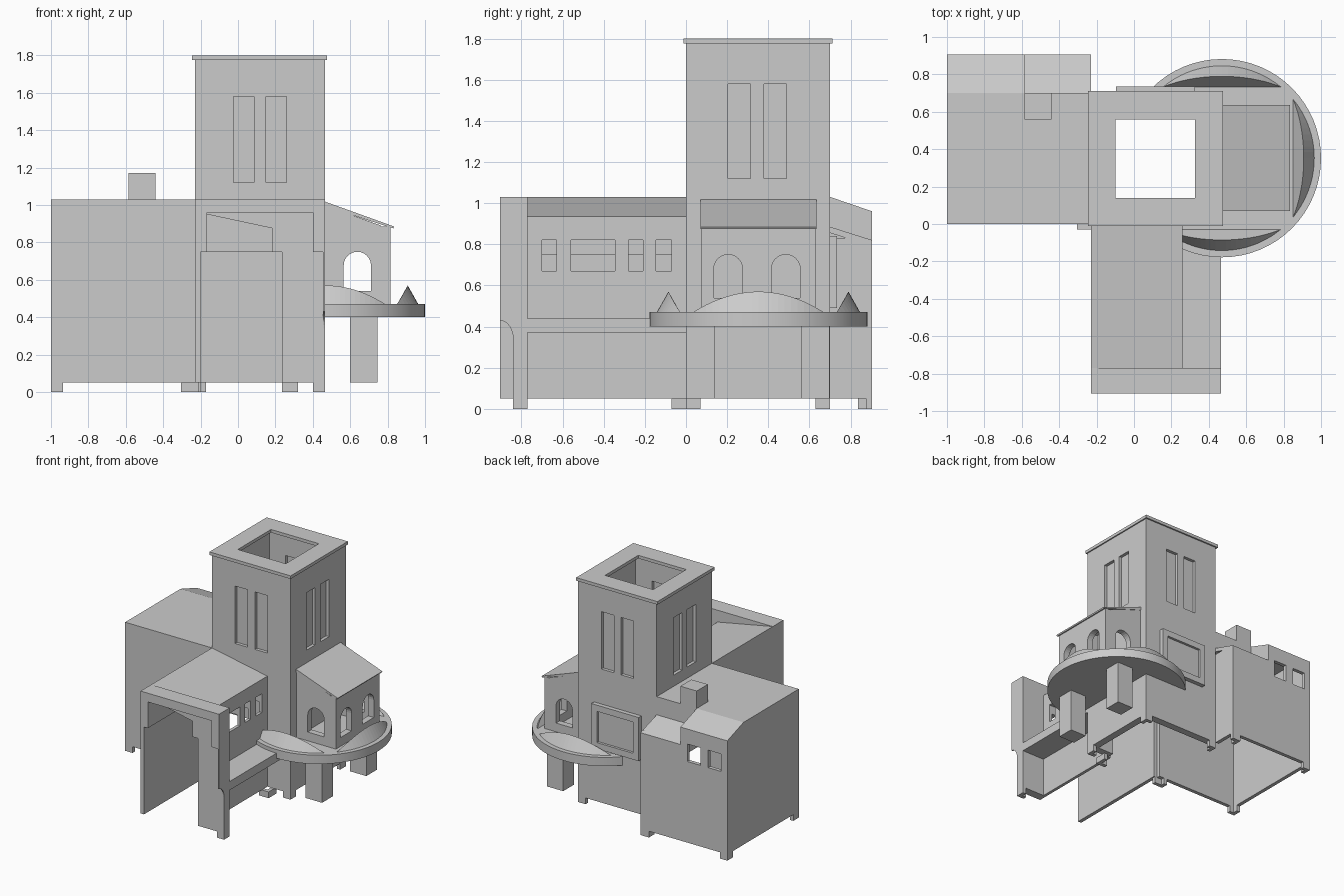
import bpy, bmesh, math
from mathutils import Vector

if "Cube" in bpy.data.objects:
    bpy.data.objects.remove(bpy.data.objects["Cube"], do_unlink=True)

GREY = (0.6, 0.6, 0.6, 1)
stone = bpy.data.materials.new("plain_grey")
stone.use_nodes = True
stone.diffuse_color = GREY
stone.node_tree.nodes["Principled BSDF"].inputs["Base Color"].default_value = GREY


def finish(name, bm):
    bmesh.ops.recalc_face_normals(bm, faces=bm.faces)
    mesh = bpy.data.meshes.new(name)
    bm.to_mesh(mesh)
    bm.free()
    mesh.materials.append(stone)
    ob = bpy.data.objects.new(name, mesh)
    bpy.context.collection.objects.link(ob)
    return ob


def prism(name, axis, lo, hi, pts):
    """Extrude a flat outline along an axis; outline uses the other two axes in order."""
    bm = bmesh.new()

    def place(p, d):
        v = list(p)
        v.insert("xyz".index(axis), d)
        return v
    face = bm.faces.new([bm.verts.new(place(p, lo)) for p in pts])
    new = bmesh.ops.extrude_face_region(bm, geom=[face])["geom"]
    shift = Vector(place((0, 0), hi - lo))
    bmesh.ops.translate(bm, vec=shift, verts=[g for g in new if isinstance(g, bmesh.types.BMVert)])
    return finish(name, bm)


def box(name, x0, x1, y0, y1, z0, z1):
    return prism(name, "z", z0, z1, [(x0, y0), (x1, y0), (x1, y1), (x0, y1)])


def cut(target, *cutters):
    for c in cutters:
        c.hide_render = True
        m = target.modifiers.new("opening", "BOOLEAN")
        m.operation, m.solver, m.object = "DIFFERENCE", "EXACT", c
        bpy.context.view_layer.objects.active = target
        bpy.ops.object.modifier_apply(modifier=m.name)
        bpy.data.objects.remove(c, do_unlink=True)
    return target


def arch(axis, lo, hi, c, half, base, top):
    steps = [math.pi * i / 12 for i in range(13)]
    pts = [(c + half * math.cos(a), top - half + half * math.sin(a)) for a in steps]
    return prism("arch_cutter", axis, lo, hi, pts + [(c - half, base), (c + half, base)])


# Tower: four walls, open to the rooms below at the front and left
X0, X1, Y0, Y1, G = -0.23, 0.465, 0.0, 0.70, 0.05
T, TOP, LOW = 0.06, 1.775, 0.75
front = box("tower_front_wall", X0, X1, Y0, Y0 + T, LOW, TOP)
back = box("tower_back_wall", X0, X1, Y1 - T, Y1, G, TOP)
left = box("tower_right_wall", X0, X0 + T, Y0 + T, Y1 - T, LOW, TOP)
right = box("tower_left_wall", X1 - T, X1, Y0 + T, Y1 - T, G, TOP)
box("tower_front_lower_wall", 0.26, X1, Y0, Y0 + T, G, LOW)

# Tall tower windows, paired on every side, with recessed panes
for c in (0.03, 0.205):
    for wall, y in ((front, Y0), (back, Y1 - T)):
        cut(wall, box("cutter", c - 0.055, c + 0.055, y - 0.1, y + 0.16, 1.12, 1.58))
        box("window_pane", c - 0.055, c + 0.055, y + 0.025, y + 0.035, 1.12, 1.58)
    d = c + 0.228
    for wall, x in ((left, X0), (right, X1 - T)):
        cut(wall, box("cutter", x - 0.1, x + 0.16, d - 0.055, d + 0.055, 1.12, 1.58))
        box("window_pane", x + 0.025, x + 0.035, d - 0.055, d + 0.055, 1.12, 1.58)

# Tower cap with a square opening
cut(box("tower_cap", -0.245, 0.475, -0.012, 0.712, TOP, 1.8),
    box("cutter", -0.10, 0.325, 0.14, 0.56, 1.5, 2))

# Framed panel on the tower back
cut(box("back_panel", -0.095, 0.325, 0.69, 0.735, 0.49, 0.84),
    box("cutter", -0.045, 0.275, 0.715, 0.8, 0.54, 0.79))

# Side building: thin walls and stepped roof
W = 0.03
box("building_front_wall", -1, X0, 0, W, G, 1.0)
prism("building_side_wall", "x", -1, -1 + W,
      [(W, G), (0.905, G), (0.905, 0.95), (0.70, 1.01), (W, 1.01)])
rear = box("building_back_wall", -1 + W, X0, 0.905 - W, 0.905, G, 0.81)
upper = box("building_back_upper_wall", -1 + W, -0.585, 0.905 - W, 0.905, 0.81, 0.94)
for a in (-0.945, -0.76):
    for wall in (rear, upper):
        cut(wall, box("cutter", a, a + 0.115, 0.8, 1, 0.70, 0.84))
box("building_inner_side_wall", X0 - W, X0, 0.70, 0.905 - W, G, 0.83)
prism("building_roof", "x", -1, -0.585,
      [(0, 1.03), (0.70, 1.03), (0.905, 0.96), (0.905, 0.93), (0.70, 1.0), (0, 1.0)])
box("building_flat_roof", -0.585, X0, 0, 0.70, 1.0, 1.03)
prism("building_low_roof", "x", -0.585, X0,
      [(0.67, 0.885), (0.70, 0.885), (0.905, 0.82), (0.905, 0.79), (0.70, 0.855), (0.67, 0.855)])
box("building_step_wall", -0.585, X0, 0.67, 0.70, 0.885, 1.0)
prism("building_step_side", "x", -0.585 - W, -0.585,
      [(0.70, 0.80), (0.905, 0.80), (0.905, 0.94), (0.70, 1.01)])
box("chimney", -0.585, -0.44, 0.56, 0.70, 0.95, 1.17)

# Front wing: stepped side walls, sloping roof, deep open front frame
prism("wing_right_wall", "y", -0.77, 0,
      [(X0, G), (-0.20, G), (-0.20, LOW), (-0.165, LOW), (-0.165, 0.99), (X0, 1.0)])
wing = prism("wing_left_wall", "y", -0.77, 0,
             [(0.235, G), (0.26, G), (0.26, 0.92), (0.185, 0.92), (0.185, LOW), (0.235, LOW)])
for a, b in ((-0.70, -0.63), (-0.56, -0.345), (-0.28, -0.21), (-0.145, -0.07)):
    cut(wing, box("cutter", 0.1, 0.35, a, b, 0.67, 0.82))
prism("wing_roof", "y", -0.77, 0, [(X0, 1.03), (0.26, 0.935), (0.26, 0.86), (X0, 0.965)])
box("wing_shelf", 0.25, X1, -0.77, 0, 0.37, 0.44)

box("frame_side", X0, -0.20, -0.905, -0.77, G, LOW)
box("frame_upper_side", X0, -0.165, -0.905, -0.77, LOW, 1.03)
box("frame_lintel", -0.165, X1, -0.905, -0.84, 0.96, 1.03)
prism("frame_back_wall", "y", -0.84, -0.77,
      [(-0.165, 1.03), (X1, 1.03), (X1, G), (0.235, G), (0.235, LOW), (0.185, LOW),
       (0.185, 0.875), (-0.165, 0.95)])
box("frame_corner", 0.40, X1, -0.905, -0.84, LOW, 0.96)
curve = [(-0.905 + 0.065 * math.sin(a), 0.34 + 0.09 * math.cos(a))
         for a in [math.pi / 2 * i / 8 for i in range(9)]]
prism("frame_curved_edge", "x", 0.455, X1, curve + [(-0.84, LOW), (-0.905, LOW)])

# Corner feet
for x0, x1, y0, y1 in ((-1, -0.935, 0, 0.07), (-1, -0.935, 0.835, 0.905), (-0.305, X0, 0.835, 0.905),
                       (-0.305, -0.21, -0.03, 0.03), (0.40, X1, 0.63, 0.70), (0.40, X1, 0, 0.07),
                       (0.235, 0.32, -0.07, 0.03), (0.40, X1, -0.84, -0.77), (X0, -0.17, 0.63, 0.70)):
    for a in (0, 1):
        # each foot is an L of two thin plates along the walls
        if a:
            xe = x0 if x0 < 0 else x1 - W
            box("foot_side", xe, xe + W, y0, y1, 0, G)
        else:
            ye = y1 - W if y0 > 0.5 else y0
            box("foot_front", x0, x1, ye, ye + W, 0, G)

# Round balcony on two legs, wrapped around the tower
CX, CY, R = 0.47, 0.352, 0.53
ring = [(CX + R * math.cos(math.tau * i / 64), CY + R * math.sin(math.tau * i / 64)) for i in range(64)]
deck = cut(prism("balcony_deck", "z", 0.40, 0.47, ring),
           box("cutter", X0, X1 - 0.01, 0.01, Y1 - 0.01, 0.3, 0.6),
           box("cutter", X0, 0.25, -0.3, 0.01, 0.3, 0.6))
deck.select_set(True)
bpy.context.view_layer.objects.active = deck
bpy.ops.object.shade_smooth_by_angle(angle=math.radians(30))
for y0 in (0, 0.56):
    box("balcony_leg", 0.60, 0.745, y0, y0 + 0.138, G, 0.41)


# Crescent parapets with a rising ridge
def crescent(angle, start=-1.0):
    n, near, far = 20, 0.38, 0.495
    half = math.sqrt(far * far - near * near)
    bm = bmesh.new()
    rows = []
    for i in range(n + 1):
        t = start + (1 - start) * i / n
        s = t * half
        edge = math.sqrt(max(far * far - s * s, near * near))
        row = []
        for d, z in ((near, 0.468), ((near + edge) / 2, 0.47 + 0.1 * (1 - t * t)), (edge, 0.468)):
            row.append(bm.verts.new((CX + d * math.cos(angle) - s * math.sin(angle),
                                     CY + d * math.sin(angle) + s * math.cos(angle), z)))
        rows.append(row)
    for p, q in zip(rows, rows[1:]):
        for k in range(3):
            bm.faces.new((p[k], p[(k + 1) % 3], q[(k + 1) % 3], q[k]))
    bm.faces.new(rows[0])
    bm.faces.new(rows[-1])
    bmesh.ops.remove_doubles(bm, verts=bm.verts, dist=0.0005)
    finish("balcony_parapet", bm)


crescent(0)
crescent(math.pi / 2)
crescent(-math.pi / 2, -0.7)

# Balcony room with arched windows and a lean-to roof
A, B, E = 0.075, 0.63, 0.815
outer = box("room_outer_wall", E - 0.05, E, A, B, 0.46, 0.885)
for c in (0.205, 0.485):
    cut(outer, arch("x", 0.7, 0.9, c, 0.07, 0.54, 0.75))
for y0 in (A, B - 0.05):
    side = prism("room_side_wall", "y", y0, y0 + 0.05,
                 [(0.46, 0.46), (E - 0.05, 0.46), (E - 0.05, 0.89), (0.46, 1.0)])
    cut(side, arch("y", y0 - 0.1, y0 + 0.15, 0.638, 0.073, 0.54, 0.75))
prism("room_roof", "y", A - 0.005, B + 0.005,
      [(0.46, 1.02), (0.835, 0.885), (0.83, 0.875), (0.46, 0.995)])
